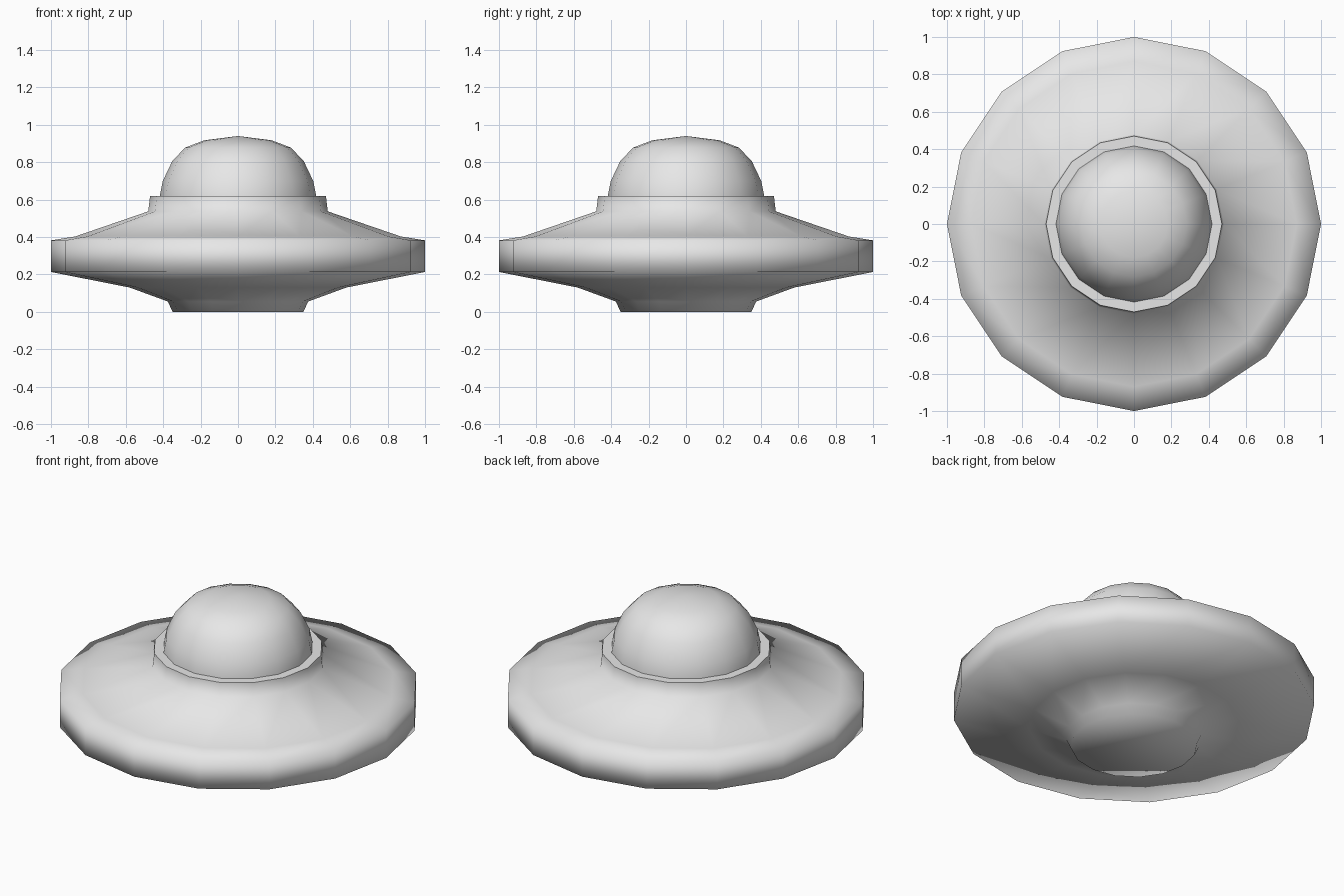
import bpy, bmesh
from math import cos, sin, tau

SIDES = 16

cube = bpy.data.objects.get("Cube")
if cube:
    bpy.data.objects.remove(cube, do_unlink=True)

# One plain grey metal
grey = bpy.data.materials.new("light grey")
grey.use_nodes = True
grey.diffuse_color = (0.8, 0.8, 0.8, 1)
grey.node_tree.nodes["Principled BSDF"].inputs["Base Color"].default_value = (0.8, 0.8, 0.8, 1)


def lathe(name, profile, sharp_rings=()):
    """Turn a (radius, height) profile, bottom to top, into a closed solid."""
    bm = bmesh.new()
    rings = []
    for r, z in profile:
        if r == 0:
            rings.append([bm.verts.new((0, 0, z))] * SIDES)
        else:
            rings.append([bm.verts.new((r * cos(tau * i / SIDES), r * sin(tau * i / SIDES), z))
                          for i in range(SIDES)])
    for low, high in zip(rings, rings[1:]):
        for i in range(SIDES):
            j = (i + 1) % SIDES
            corners = [low[i], low[j], high[j], high[i]]
            bm.faces.new(list(dict.fromkeys(corners)))
    for ring in (rings[0], rings[-1]):
        if len(set(ring)) == SIDES:
            bm.faces.new(ring)
    bmesh.ops.recalc_face_normals(bm, faces=bm.faces[:])
    for face in bm.faces:
        face.smooth = True
    for k in sharp_rings:
        for i in range(SIDES):
            bm.edges.get((rings[k][i], rings[k][(i + 1) % SIDES])).smooth = False
    mesh = bpy.data.meshes.new(name)
    bm.to_mesh(mesh)
    bm.free()
    mesh.materials.append(grey)
    obj = bpy.data.objects.new(name, mesh)
    bpy.context.collection.objects.link(obj)
    return obj


# Saucer hull: base, underside, rim, upper slope and collar
lathe("saucer_hull", [
    (0.35, 0), (0.375, 0.055), (0.58, 0.13), (1, 0.213), (1, 0.382),
    (0.87, 0.403), (0.48, 0.537), (0.47, 0.62)], sharp_rings=[7])

# Cockpit dome sitting inside the collar
lathe("cockpit_dome", [
    (0.418, 0.6), (0.417, 0.625), (0.402, 0.70), (0.352, 0.805),
    (0.283, 0.878), (0.18, 0.917), (0, 0.94)], sharp_rings=[0])
